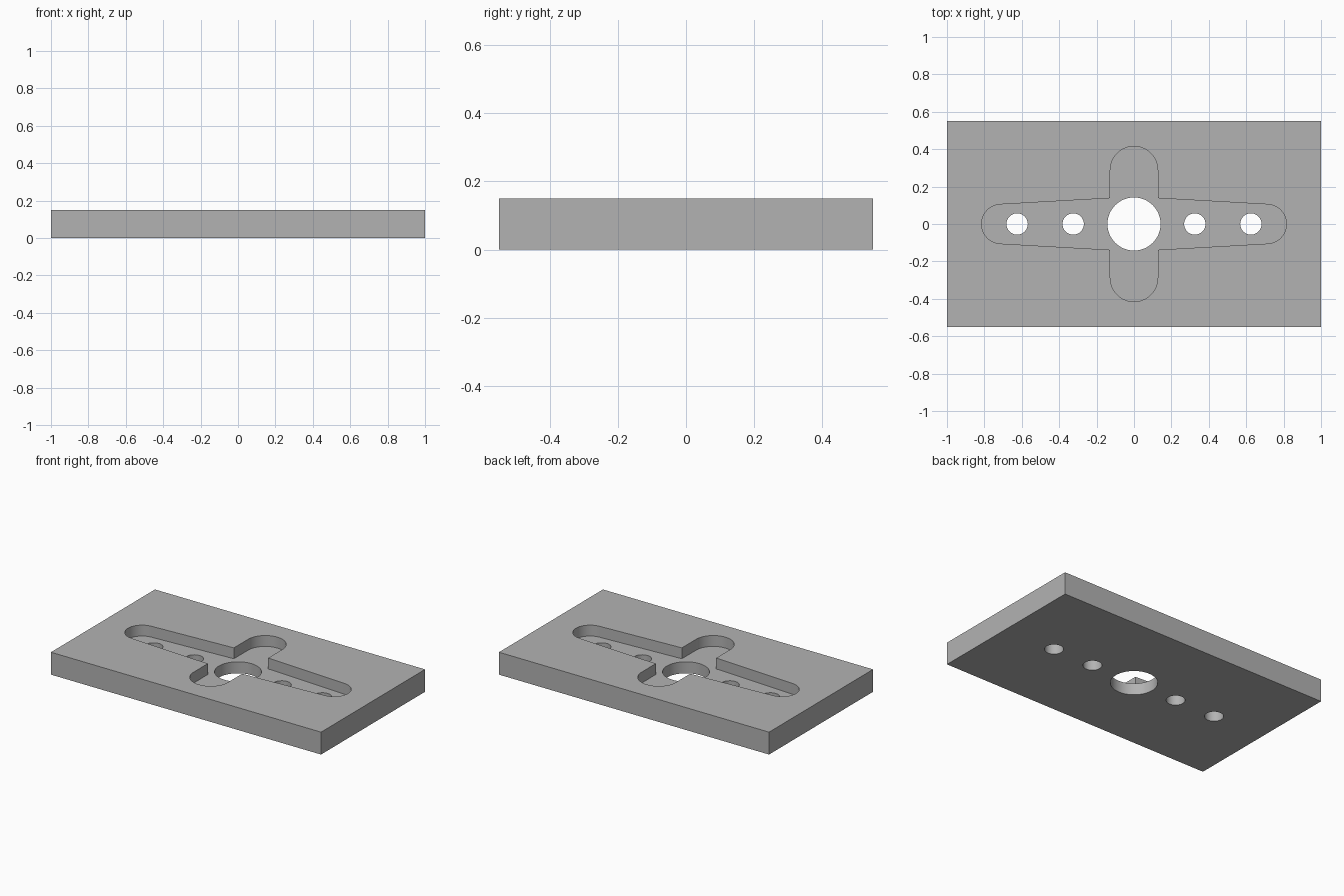
import bpy, bmesh
from math import pi, sin, cos, radians

if "Cube" in bpy.data.objects:
    bpy.data.objects.remove(bpy.data.objects["Cube"], do_unlink=True)

WIDTH, DEPTH, HEIGHT = 2.0, 1.1, 0.15
FLOOR = 0.077          # height of the recess floor
SLOT_W, SLOT_R = 0.127, 0.127
ARM_R, ARM_X = 0.105, 0.71

grey = bpy.data.materials.new("plain grey")
grey.use_nodes = True
colour = (0.45, 0.45, 0.45, 1)
grey.diffuse_color = colour
grey.node_tree.nodes["Principled BSDF"].inputs["Base Color"].default_value = colour


def prism(name, outline, z0, z1):
    """Extrude a counter-clockwise outline from z0 to z1."""
    bm = bmesh.new()
    face = bm.faces.new([bm.verts.new((x, y, z0)) for x, y in outline])
    top = bmesh.ops.extrude_face_region(bm, geom=[face])["geom"]
    verts = [v for v in top if isinstance(v, bmesh.types.BMVert)]
    bmesh.ops.translate(bm, verts=verts, vec=(0, 0, z1 - z0))
    bmesh.ops.recalc_face_normals(bm, faces=bm.faces)
    mesh = bpy.data.meshes.new(name)
    bm.to_mesh(mesh)
    bm.free()
    mesh.materials.append(grey)
    obj = bpy.data.objects.new(name, mesh)
    bpy.context.collection.objects.link(obj)
    return obj


def arc(cx, cy, r, start, end, steps):
    angles = [start + (end - start) * i / steps for i in range(steps + 1)]
    return [(cx + r * cos(a), cy + r * sin(a)) for a in angles]


# Recess outline: one quarter, mirrored into a cross with tapered side arms
quarter = arc(ARM_X, 0, ARM_R, 0, radians(87), 16)
quarter += [(0.145, 0.137), (SLOT_W, 0.138)]
quarter += arc(0, 0.415 - SLOT_R, SLOT_R, 0, pi / 2, 16)
half = quarter + [(-x, y) for x, y in reversed(quarter[:-1])]
recess = half + [(x, -y) for x, y in reversed(half[1:-1])]

# Plate
plate = prism("plate", [(-WIDTH / 2, -DEPTH / 2), (WIDTH / 2, -DEPTH / 2),
                        (WIDTH / 2, DEPTH / 2), (-WIDTH / 2, DEPTH / 2)], 0, HEIGHT)

# Cutters: recess, centre hole and four bolt holes
cutters = [prism("recess_cutter", recess, FLOOR, HEIGHT + 0.1)]
for x, r in ((0, 0.142), (-0.625, 0.057), (-0.325, 0.057), (0.325, 0.057), (0.625, 0.057)):
    cutters.append(prism("hole_cutter", arc(x, 0, r, 0, 2 * pi, 64)[:-1], -0.1, HEIGHT + 0.1))

for cutter in cutters:
    cutter.hide_render = True
    mod = plate.modifiers.new("cut", "BOOLEAN")
    mod.operation, mod.solver, mod.object = "DIFFERENCE", "EXACT", cutter

# Keep the cut mesh and drop the helpers
graph = bpy.context.evaluated_depsgraph_get()
cut_mesh = bpy.data.meshes.new_from_object(plate.evaluated_get(graph))
plate.modifiers.clear()
plate.data = cut_mesh
for cutter in cutters:
    bpy.data.objects.remove(cutter, do_unlink=True)

bpy.ops.object.select_all(action="DESELECT")
plate.select_set(True)
bpy.context.view_layer.objects.active = plate
bpy.ops.object.shade_smooth_by_angle(angle=radians(30))
